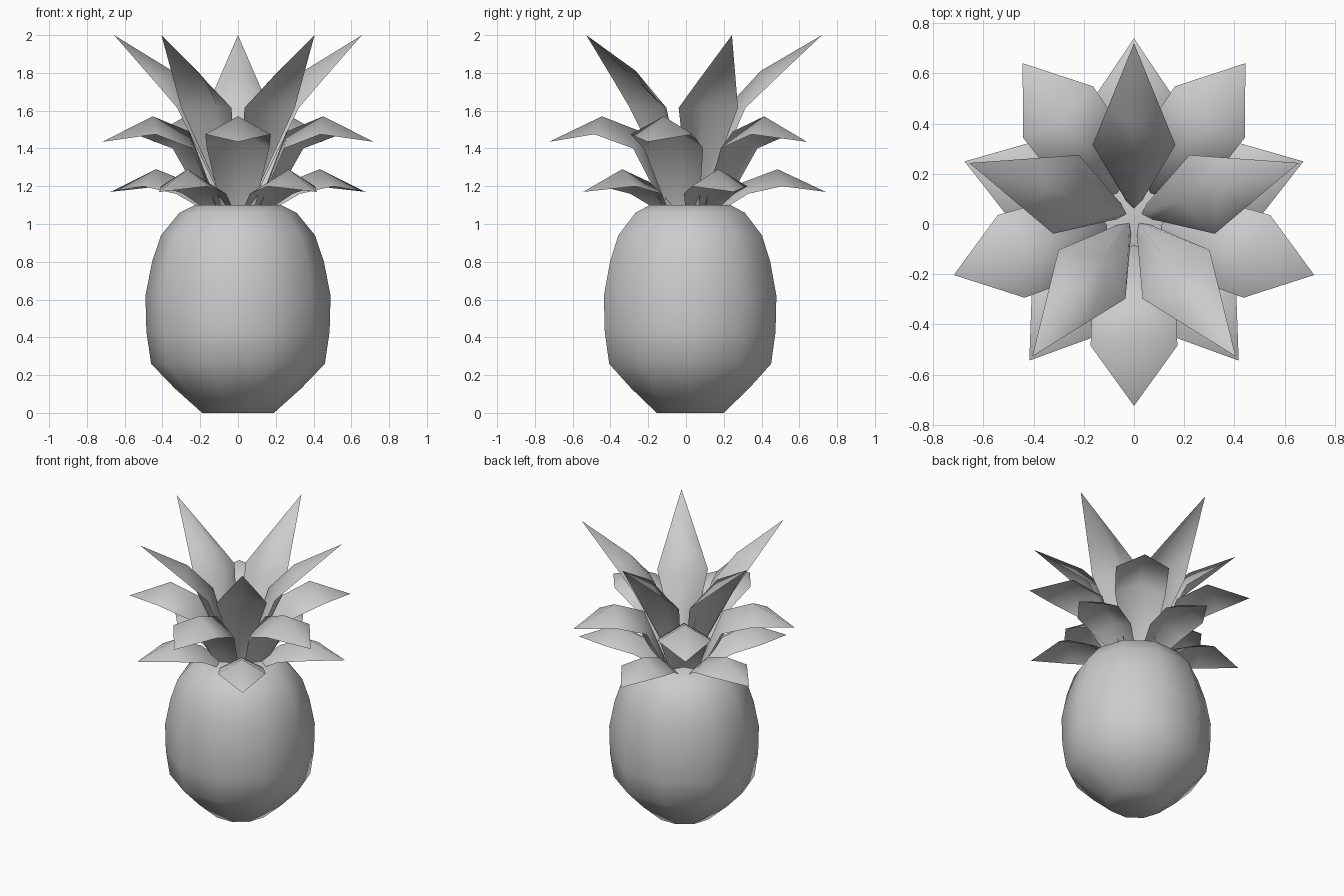
import bpy, math

if "Cube" in bpy.data.objects:
    bpy.data.objects.remove(bpy.data.objects["Cube"])

def make_object(name, verts, faces, angle):
    mesh = bpy.data.meshes.new(name)
    mesh.from_pydata(verts, [], faces)
    mesh.update()
    obj = bpy.data.objects.new(name, mesh)
    bpy.context.collection.objects.link(obj)
    bpy.ops.object.select_all(action='DESELECT')
    obj.select_set(True)
    bpy.context.view_layer.objects.active = obj
    bpy.ops.object.shade_smooth_by_angle(angle=math.radians(angle))
    return obj

# Fruit body: ten-sided lathe, set slightly back, corners on the left and right
SIDES, BODY_Y = 10, 0.022
profile = [(0.19, 0.0), (0.335, 0.13), (0.46, 0.26), (0.485, 0.43), (0.49, 0.62),
           (0.455, 0.80), (0.408, 0.94), (0.31, 1.06), (0.23, 1.10)]
verts, faces = [], []
for r, z in profile:
    for i in range(SIDES):
        a = 2 * math.pi * i / SIDES
        verts.append((r * math.cos(a), BODY_Y + 0.98 * r * math.sin(a), z))
for k in range(len(profile) - 1):
    for i in range(SIDES):
        j = (i + 1) % SIDES
        a, b = k * SIDES, (k + 1) * SIDES
        faces.append((a + i, a + j, b + j, b + i))
faces.append(tuple(reversed(range(SIDES))))
faces.append(tuple(range((len(profile) - 1) * SIDES, len(profile) * SIDES)))
make_object("fruit_body", verts, faces, 50)

# Leaves: rows of (edge radius, edge height, half width, ridge radius, ridge height), then a tip
CROWN_Y = 0.03

def leaf(name, rows, tip, angle):
    ca, sa = math.cos(angle), math.sin(angle)
    def place(r, w, z):
        return (r * ca - w * sa, CROWN_Y + r * sa + w * ca, z)
    verts, faces = [], []
    for er, ez, hw, rr, rz in rows:
        verts += [place(er, -hw, ez), place(rr, 0, rz), place(er, hw, ez)]
    verts.append(place(tip[0], 0, tip[1]))
    for k in range(len(rows) - 1):
        b = 3 * k
        faces += [(b, b + 1, b + 4, b + 3), (b + 1, b + 2, b + 5, b + 4)]
    b, t = 3 * (len(rows) - 1), len(verts) - 1
    faces += [(b, b + 1, t), (b + 1, b + 2, t)]
    make_object(name, verts, faces, 120)

tiers = [
    ("upper_leaf", 90, (0.69, 2.0),
     [(0.06, 1.09, 0.03, 0.03, 1.09), (0.285, 1.615, 0.165, 0.19, 1.62),
      (0.425, 1.75, 0.108, 0.365, 1.81)]),
    ("middle_leaf", -90, (0.755, 1.435),
     [(0.15, 1.09, 0.09, 0.11, 1.09), (0.31, 1.40, 0.165, 0.27, 1.49),
      (0.515, 1.475, 0.173, 0.475, 1.57)]),
    ("lower_leaf", 90, (0.71, 1.17),
     [(0.17, 1.08, 0.09, 0.12, 1.09), (0.30, 1.16, 0.14, 0.27, 1.22),
      (0.48, 1.20, 0.155, 0.455, 1.29)]),
]
for name, start, tip, rows in tiers:
    for i in range(5):
        leaf(f"{name}_{i + 1}", rows, tip, math.radians(start + 72 * i))
